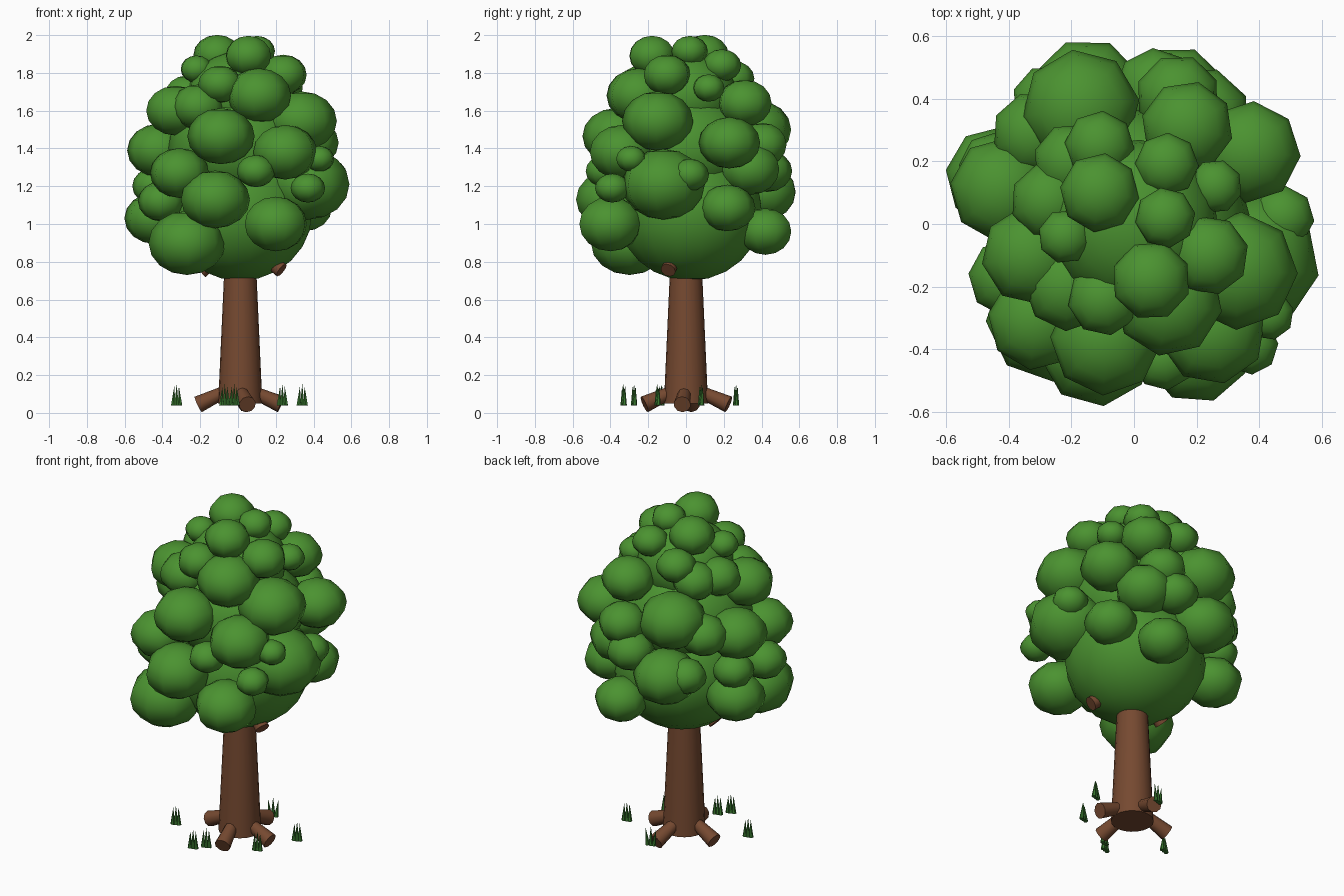
import bpy, bmesh, math, random
from mathutils import Vector, Matrix

random.seed(4)


def material(name, rgb):
    m = bpy.data.materials.new(name)
    m.diffuse_color = (*rgb, 1)
    return m


LEAF = material("leaf green", (0.07, 0.29, 0.03))
BARK = material("bark brown", (0.18, 0.067, 0.03))
GRASS = material("grass green", (0.04, 0.19, 0.028))


def finish(name, bm, mat, angle):
    mesh = bpy.data.meshes.new(name)
    bm.to_mesh(mesh)
    bm.free()
    mesh.materials.append(mat)
    ob = bpy.data.objects.new(name, mesh)
    bpy.context.collection.objects.link(ob)
    bpy.ops.object.select_all(action='DESELECT')
    bpy.context.view_layer.objects.active = ob
    ob.select_set(True)
    bpy.ops.object.shade_smooth_by_angle(angle=math.radians(angle))
    return ob


def add_cone(bm, a, b, r1, r2, seg):
    # tapered cylinder from point a to point b
    a, b = Vector(a), Vector(b)
    rot = (b - a).to_track_quat('Z', 'Y').to_matrix().to_4x4()
    bmesh.ops.create_cone(bm, cap_ends=True, segments=seg, radius1=r1, radius2=r2,
                          depth=(b - a).length,
                          matrix=Matrix.Translation((a + b) / 2) @ rot)


def add_blob(bm, x, y, z, r, rz, seg, rings):
    m = (Matrix.Translation((x, y, z)) @ Matrix.Rotation(random.uniform(0, 0.8), 4, 'Z')
         @ Matrix.Diagonal((r, r, rz, 1)))
    bmesh.ops.create_uvsphere(bm, u_segments=seg, v_segments=rings, radius=1, matrix=m)


# Trunk
bm = bmesh.new()
add_cone(bm, (0.012, 0, 0.05), (0.012, 0, 0.95), 0.117, 0.076, 20)
finish("trunk", bm, BARK, 40)

# Roots sloping down from the trunk
bm = bmesh.new()
for x, y in [(0.228, -0.02), (0.045, 0.225), (-0.21, 0.03), (0.05, -0.22)]:
    add_cone(bm, (x * 0.2, y * 0.2, 0.125), (x, y, 0.045), 0.03, 0.045, 10)
finish("roots", bm, BARK, 40)

# Branch stubs poking out under the crown
bm = bmesh.new()
for x, y, z in [(0.23, -0.095, 0.755), (-0.20, 0.0, 0.748)]:
    add_cone(bm, (x * 0.3, y * 0.3, z + 0.13), (x, y, z), 0.034, 0.041, 10)
finish("branch_stubs", bm, BARK, 40)

# Crown core: three stacked masses
bm = bmesh.new()
for x, y, z, r, rz in [(0.01, 0.02, 1.06, 0.39, 0.36), (0, 0, 1.40, 0.37, 0.30),
                       (0, 0, 1.68, 0.27, 0.23)]:
    add_blob(bm, x, y, z, r, rz, 16, 12)
finish("crown_core", bm, LEAF, 60)

# Main leaf clumps: x, y, z, radius
clumps = [
    (-.12, -.40, 1.13, .18), (-.27, -.30, .90, .20), (.20, -.40, 1.0, .17),
    (-.09, -.37, 1.465, .175), (-.31, -.31, 1.27, .155), (.11, -.25, 1.68, .17),
    (-.095, -.24, 1.74, .115), (.055, -.18, 1.89, .125), (.25, -.34, 1.38, .17),
    (.095, -.43, 1.28, .10), (.37, -.39, 1.19, .09), (-.33, -.10, 1.60, .155),
    (.335, -.15, 1.545, .185), (-.42, .11, 1.39, .165), (-.44, .15, 1.03, .16),
    (-.11, .10, 1.895, .125), (.10, .02, 1.915, .095), (.24, -.10, 1.79, .125),
    (-.22, -.04, 1.82, .085), (.37, -.12, 1.21, .22), (.475, .02, 1.26, .10),
    (.37, .23, 1.43, .16), (.35, .22, 1.085, .145), (.26, .12, 1.72, .085),
    (.17, .31, 1.64, .145), (.14, .42, .96, .145), (-.17, .37, 1.50, .185),
    (-.15, .41, 1.17, .18), (.07, .43, 1.28, .13), (.105, .19, 1.84, .10),
    (-.11, .25, 1.77, .11), (.21, .34, 1.29, .16), (.43, -.29, 1.345, .08),
    (-.21, -.20, 1.62, .14),
]
bm = bmesh.new()
for x, y, z, r in clumps:
    add_blob(bm, x, y, z, r * 1.02, r * 0.85, 8, 8)
finish("leaf_clumps", bm, LEAF, 80)

# Filler clumps set on rings: distance, height, radius, angles
bm = bmesh.new()
for d, z, r, angles in [(0.48, 1.20, 0.115, (125, 158)),
                        (0.44, 1.12, 0.125, (203,)),
                        (0.43, 1.42, 0.135, (71, 138)),
                        (0.28, 1.68, 0.125, (135, 165))]:
    for a in angles:
        t = math.radians(a)
        add_blob(bm, d * math.cos(t), d * math.sin(t), z, r, r * 0.85, 8, 8)
finish("filler_clumps", bm, LEAF, 80)

# Grass tufts: three thin blades each
bm = bmesh.new()
for i, (x, y) in enumerate([(-0.325, -0.13), (-0.07, -0.33), (-0.02, -0.275),
                            (0.235, -0.15), (0.34, 0.08), (0.05, 0.265)]):
    lean = 0.012 if i == 5 else -0.006
    for k in (-1, 0, 1):
        add_cone(bm, (x + k * 0.018, y + k * 0.004, 0.04),
                 (x + k * (0.018 + lean), y + k * 0.008, 0.155 - 0.012 * abs(k)), 0.013, 0, 6)
finish("grass_tufts", bm, GRASS, 30)
